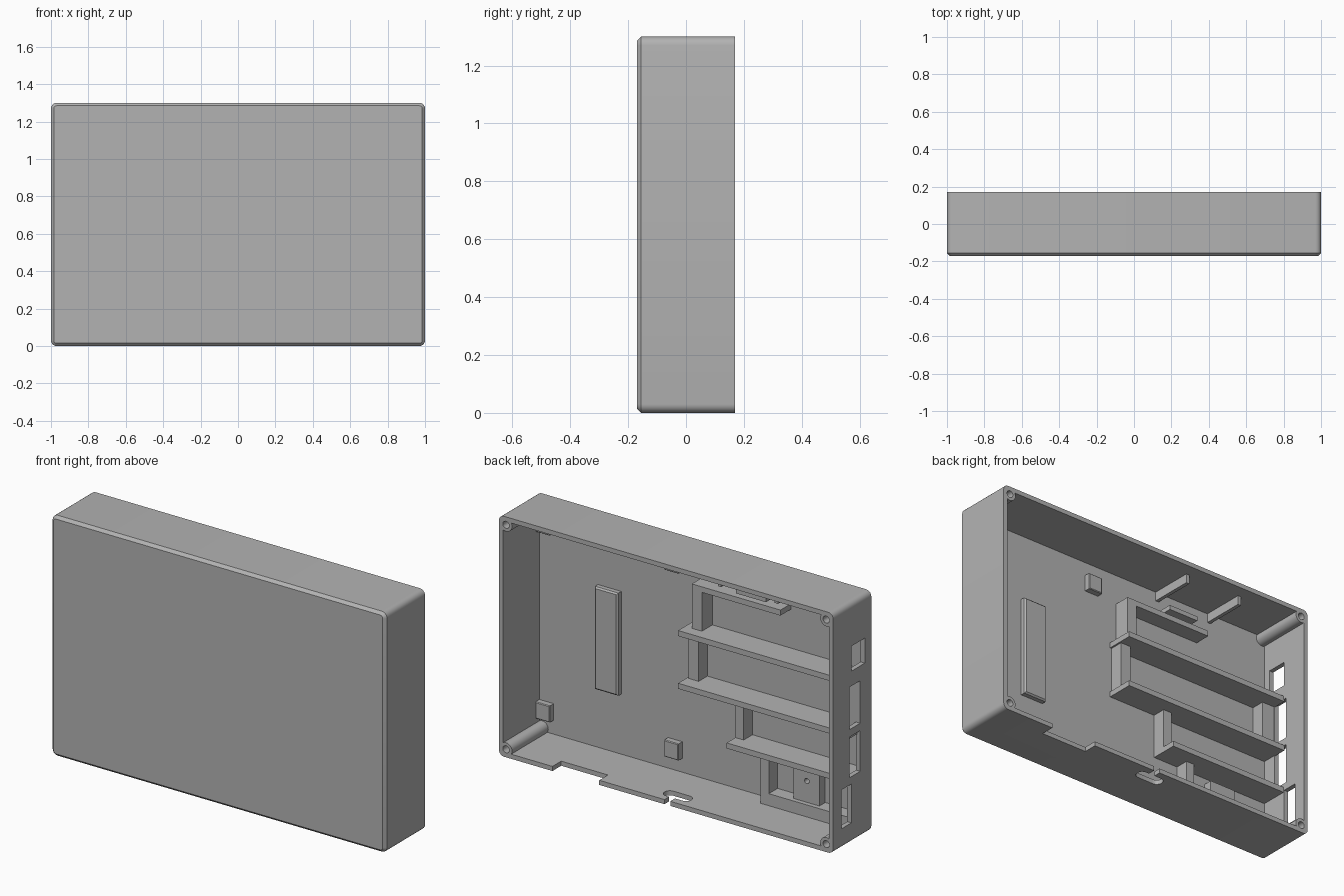
import bpy, bmesh, math
from mathutils import Matrix, Vector

if "Cube" in bpy.data.objects:
    bpy.data.objects.remove(bpy.data.objects["Cube"], do_unlink=True)

grey = bpy.data.materials.new("plain_grey")
grey.use_nodes = True
grey.diffuse_color = (0.45, 0.45, 0.45, 1)
grey.node_tree.nodes["Principled BSDF"].inputs["Base Color"].default_value = grey.diffuse_color

W, D, H, T = 1.0, 0.17, 1.30, 0.025   # half width, half depth, height, wall
FLOOR = -0.14                          # inner face of the front panel
IN = W - T


def finish(name, bm):
    mesh = bpy.data.meshes.new(name)
    bmesh.ops.recalc_face_normals(bm, faces=bm.faces)
    bm.to_mesh(mesh)
    bm.free()
    mesh.materials.append(grey)
    ob = bpy.data.objects.new(name, mesh)
    bpy.context.collection.objects.link(ob)
    return ob


def box_mesh(x, y, z):
    bm = bmesh.new()
    size = Vector((x[1] - x[0], y[1] - y[0], z[1] - z[0]))
    mid = Vector((sum(x), sum(y), sum(z))) / 2
    bmesh.ops.create_cube(bm, size=1, matrix=Matrix.Translation(mid) @ Matrix.Diagonal(size).to_4x4())
    return bm


def box(name, x, y, z, bevel=0):
    bm = box_mesh(x, y, z)
    if bevel:
        edges = [e for e in bm.edges if all(v.co.y > sum(y) / 2 for v in e.verts)]
        bmesh.ops.bevel(bm, geom=edges, offset=bevel, segments=1, affect='EDGES')
    return finish(name, bm)


def rod(name, x, z, r, y):
    bm = bmesh.new()
    place = Matrix.Translation((x, sum(y) / 2, z)) @ Matrix.Rotation(math.pi / 2, 4, 'X')
    bmesh.ops.create_cone(bm, cap_ends=True, segments=24, radius1=r, radius2=r,
                          depth=y[1] - y[0], matrix=place)
    return finish(name, bm)


def smooth(ob):
    bpy.ops.object.select_all(action='DESELECT')
    bpy.context.view_layer.objects.active = ob
    ob.select_set(True)
    bpy.ops.object.shade_smooth_by_angle(angle=math.radians(30))


def boolean(ob, tool, operation='DIFFERENCE'):
    tool.hide_render = True
    mod = ob.modifiers.new("cut", 'BOOLEAN')
    mod.operation, mod.solver, mod.object = operation, 'EXACT', tool
    bpy.ops.object.select_all(action='DESELECT')
    bpy.context.view_layer.objects.active = ob
    ob.select_set(True)
    bpy.ops.object.modifier_apply(modifier=mod.name)
    bpy.data.objects.remove(tool, do_unlink=True)


# Shell: rounded outline, chamfered front rim
bm = box_mesh((-W, W), (-D, D), (0, H))
along_y = [e for e in bm.edges if abs(e.verts[0].co.y - e.verts[1].co.y) > D]
bmesh.ops.bevel(bm, geom=along_y, offset=0.03, segments=5, profile=0.5, affect='EDGES')
rim = [e for e in bm.edges if all(v.co.y < -D + 0.001 for v in e.verts)]
bmesh.ops.bevel(bm, geom=rim, offset=0.015, segments=1, affect='EDGES')
shell = finish("case_shell", bm)
boolean(shell, box("cavity", (-IN, IN), (FLOOR, 0.3), (T, H - T)))

# Screw posts in the corners
for sx in (-1, 1):
    for z in (0.043, H - 0.043):
        boolean(shell, rod("post", sx * 0.958, z, 0.036, (-0.15, D)), 'UNION')
        boolean(shell, rod("screw_hole", sx * 0.958, z, 0.019, (0.02, 0.3)))

# Port openings in the right wall
for y, z in (((-0.10, 0.015), (0.93, 1.065)), ((-0.06, 0.03), (0.62, 0.85)),
             ((-0.06, 0.03), (0.36, 0.58)), ((0.015, 0.10), (0.11, 0.32))):
    boolean(shell, box("port", (-1.1, -0.96), y, z))

# Cable cut-outs in the bottom wall
boolean(shell, box("notch", (0.40, 0.68), (0.095, 0.3), (-0.1, 0.07)))
bm = box_mesh((-0.10, 0.06), (0.065, 0.13), (-0.1, 0.07))
upright = [e for e in bm.edges if abs(e.verts[0].co.z - e.verts[1].co.z) > 0.1]
bmesh.ops.bevel(bm, geom=upright, offset=0.03, segments=4, profile=0.5, affect='EDGES')
boolean(shell, finish("strain_slot", bm))
boolean(shell, box("slot_mouth", (-0.025, 0.01), (0.11, 0.3), (-0.1, 0.07)))
smooth(shell)

BASE = FLOOR - 0.01    # inner parts sink slightly into the panel
WALL = -IN - 0.005

# Pad and four standoffs on the panel
box("long_pad", (0.485, 0.625), (BASE, -0.108), (0.35, 0.905), 0.008)
for x in (0.89, 0.12):
    for z in (0.10, H - 0.19):
        box("standoff", (x, x + 0.085), (BASE, -0.105), (z, z + 0.09), 0.004)

# Long shelves ending at the right wall
for x, z in ((0.04, 0.87), (0.04, 0.585), (-0.25, 0.34)):
    box("shelf", (WALL, x), (BASE, 0.01), (z - 0.03, z))

# Upper bracket and the uprights between the shelves
box("bracket_top", (-0.53, 0), (BASE, -0.05), (1.08, 1.11))
RIB = (BASE, -0.065)
for name, x, y, z in (("bracket_side", (-0.06, 0), (BASE, -0.05), (0.86, 1.09)),
                      ("middle_upright", (-0.03, 0.03), RIB, (0.58, 0.85)),
                      ("lower_upright", (-0.30, -0.25), RIB, (0.33, 0.56)),
                      ("port_upright", (WALL, -0.90), RIB, (0.58, 0.85)),
                      ("pocket_side", (-0.45, -0.40), RIB, (0.02, 0.32)),
                      ("pocket_base", (WALL, -0.44), RIB, (0.02, 0.09))):
    box(name, x, y, z)

# Fins and ledge below the top wall
for x in (-0.26, -0.60):
    box("top_fin", (x - 0.02, x), (BASE, 0.10), (1.225, H - T + 0.005))
box("ledge", (-0.45, -0.27), (BASE, -0.04), (1.135, 1.16))

# Drilled mounting plate in the lower pocket
plate = box("mounting_plate", (-0.735, -0.58), (BASE, -0.09), (0.085, 0.275))
boolean(plate, rod("plate_hole", -0.66, 0.205, 0.014, (-0.13, 0)))
smooth(plate)
